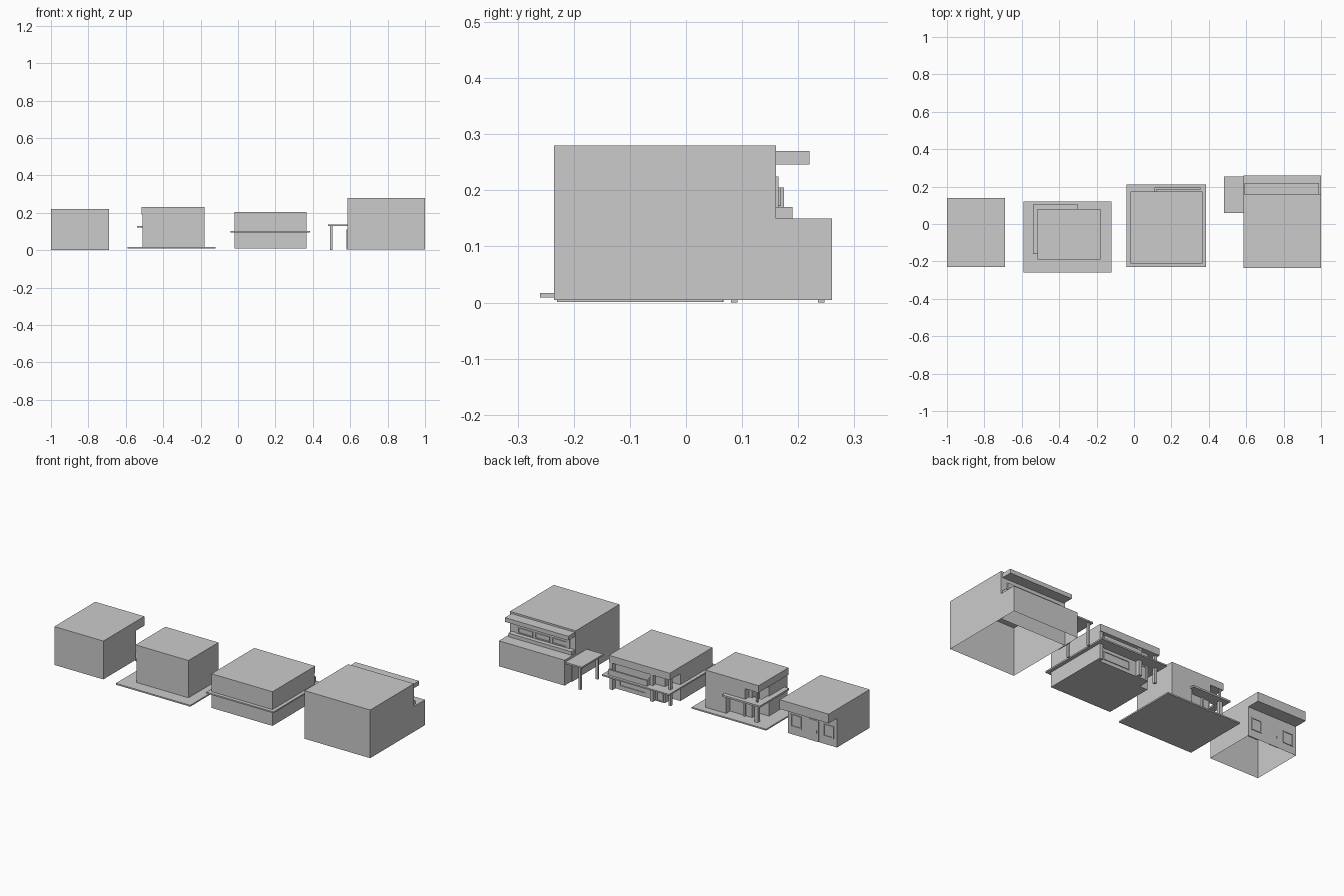
import bpy, bmesh

if "Cube" in bpy.data.objects:
    bpy.data.objects.remove(bpy.data.objects["Cube"])


def box(name, x, y, z, skip=()):
    """Axis-aligned box from ranges; skip lists faces left open, e.g. '-z'."""
    bm = bmesh.new()
    bmesh.ops.create_cube(bm, size=1)
    for v in bm.verts:
        v.co = [r[0] if c < 0 else r[1] for c, r in zip(v.co, (x, y, z))]
    bm.normal_update()
    gone = []
    for s in skip:
        axis, sign = 'xyz'.index(s[1]), (1 if s[0] == '+' else -1)
        gone += [f for f in bm.faces if f.normal[axis] * sign > .9]
    bmesh.ops.delete(bm, geom=gone, context='FACES')
    me = bpy.data.meshes.new(name)
    bm.to_mesh(me)
    bm.free()
    ob = bpy.data.objects.new(name, me)
    bpy.context.collection.objects.link(ob)
    return ob


def window(name, x, z, y, t=.006, d=.004):
    """Framed window standing on a wall that faces +y."""
    for i, px in enumerate((x[0], x[1] - t)):
        box(f"{name}_side_{i}", (px, px + t), (y, y + d), z)
    for i, pz in enumerate((z[0], z[1] - t)):
        box(f"{name}_rail_{i}", (x[0] + t, x[1] - t), (y, y + d), (pz, pz + t))


# House 1: bungalow with deep fascia
X = (-1, -.69)
box("bungalow_walls", X, (-.23, .065), (.001, .17), ('-z', '+z'))
box("bungalow_roof", X, (-.23, .14), (.168, .22), ('-z',))
box("bungalow_soffit", X, (.065, .14), (.167, .169))
window("bungalow_window_a", (-.775, -.71), (.045, .115), .065)
window("bungalow_window_b", (-.98, -.915), (.045, .115), .065)
box("bungalow_door", (-.885, -.82), (.063, .067), (.001, .12))
box("bungalow_door_handle", (-.875, -.872), (.067, .071), (.05, .065))

# House 2: cube house on a plate, corner recess on both floors
box("cube_house_plate", (-.59, -.12), (-.26, .12), (.009, .017))
box("cube_house_core", (-.51, -.18), (-.19, -.02), (.017, .19))
box("cube_house_front", (-.45, -.18), (-.02, .045), (.017, .19))
box("cube_house_front_pier", (-.31, -.18), (.045, .08), (.017, .19))
box("cube_house_upper_panel", (-.43, -.31), (.045, .08), (.13, .19))
box("cube_house_top", (-.515, -.18), (-.19, .08), (.19, .23))
box("cube_house_canopy_front", (-.54, -.30), (.03, .105), (.12, .13))
box("cube_house_canopy_side", (-.54, -.50), (-.16, .03), (.12, .13))
box("cube_house_corner_post", (-.51, -.49), (.06, .08), (.017, .12))
box("cube_house_upper_post", (-.505, -.495), (.065, .075), (.13, .19))
box("cube_house_entry_frame", (-.41, -.40), (.045, .055), (.017, .12))

# House 3: two-storey house with a thin slab between floors
X = (-.02, .365)
box("slab_house_floor_slab", (-.04, .385), (-.23, .21), (.095, .103))
for lvl, z in (("lower", (.01, .095)), ("upper", (.103, .165))):
    box(f"slab_house_{lvl}_core", X, (-.21, .08), z)
    box(f"slab_house_{lvl}_front", (.03, .365), (.08, .145), z)
    box(f"slab_house_{lvl}_corner_post", (-.015, .0), (.145, .16), z)
    for i, px in enumerate((.09, .345)):
        box(f"slab_house_{lvl}_pier_{i}", (px, px + .02), (.145, .17), z)
box("slab_house_top", X, (-.21, .175), (.165, .205))
box("slab_house_balcony_front", (.11, .355), (.185, .195), (.103, .135))
box("slab_house_balcony_end", (.11, .12), (.145, .185), (.103, .135))
window("slab_house_lower_window", (.15, .32), (.03, .08), .145)
window("slab_house_door", (.04, .085), (.01, .09), .145)

# House 4: large house with projecting ground floor
X = (.585, 1)
box("large_house_body", X, (-.235, .16), (.005, .28), ('-z',))
box("large_house_ground_floor", X, (.16, .26), (.005, .15), ('-z', '-y'))
box("large_house_canopy", (.59, .99), (.16, .22), (.246, .27))
box("large_house_ledge", (.59, .99), (.16, .19), (.15, .17))
box("large_house_upper_panel", (.62, .96), (.16, .165), (.165, .225))
for i in range(3):
    x0 = .635 + i * .108
    window(f"large_house_window_{i}", (x0, x0 + .095), (.172, .205), .165)

# Carport beside house 4
box("carport_roof", (.48, .585), (.06, .255), (.128, .137))
for i, y in enumerate((.08, .235)):
    box(f"carport_post_{i}", (.493, .506), (y, y + .012), (0, .128))
box("carport_door", (.58, .585), (.11, .20), (.005, .11))
